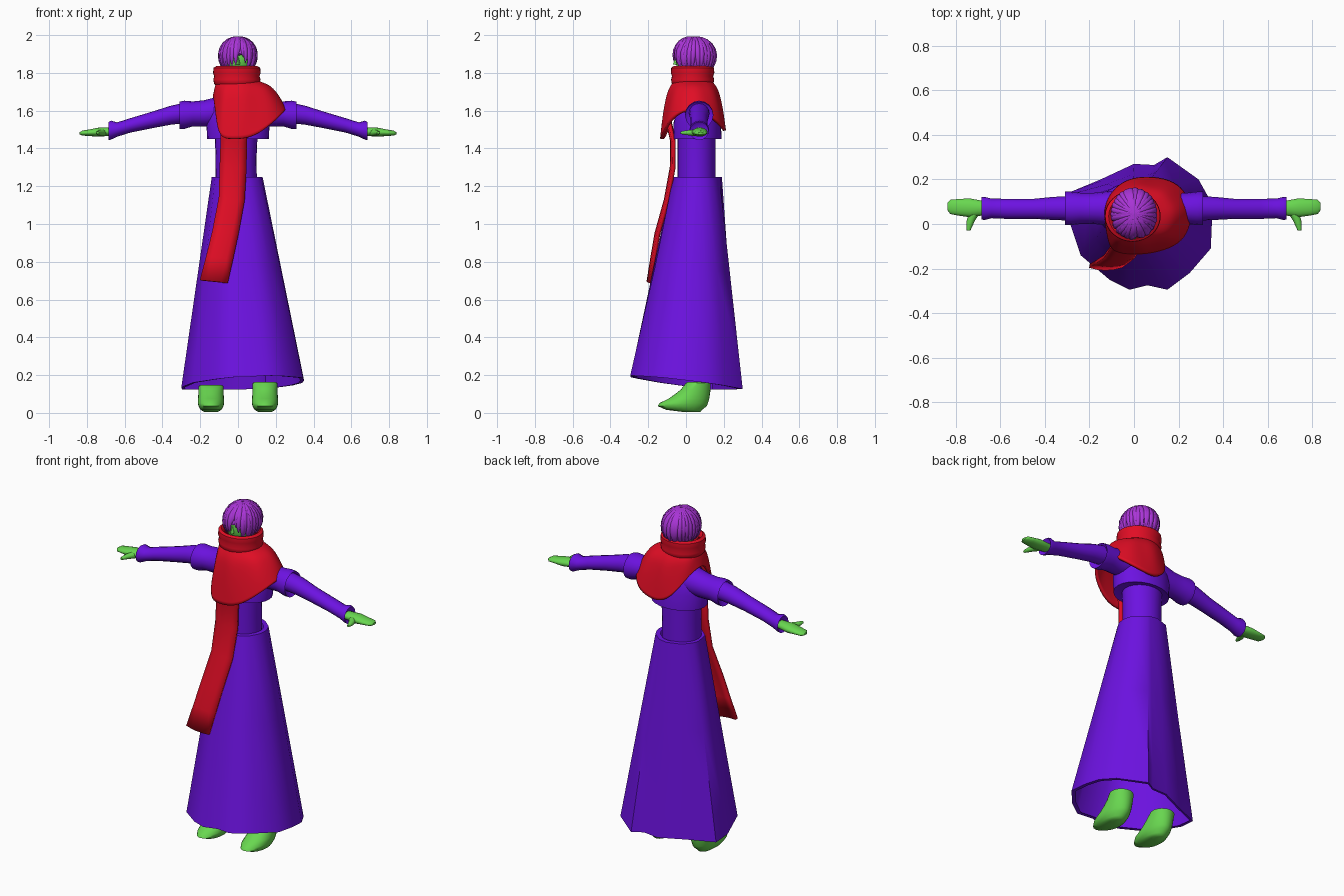
import bpy, math, random
from mathutils import Vector

random.seed(4)
if "Cube" in bpy.data.objects:
    bpy.data.objects.remove(bpy.data.objects["Cube"])


def material(name, rgb):
    m = bpy.data.materials.new(name)
    m.use_nodes = True
    m.diffuse_color = (*rgb, 1)
    m.node_tree.nodes["Principled BSDF"].inputs["Base Color"].default_value = (*rgb, 1)
    return m


VIOLET = material("violet cloth", (0.15, 0.006, 0.75))
RED = material("red wool", (0.75, 0.004, 0.018))
GREEN = material("green skin", (0.14, 0.68, 0.08))
PURPLE = material("purple hair", (0.40, 0.035, 0.68))


def ring(c, a, b, axis="Z", n=20):
    """Ellipse of points around c; a and b are its two half widths."""
    pts = []
    for i in range(n):
        t = 2 * math.pi * i / n
        u, v = a * math.cos(t), b * math.sin(t)
        pts.append(Vector(c) + Vector((u, v, 0) if axis == "Z" else (0, u, v)))
    return pts


def loft(name, rings, mat, closed=True, caps=True, angle=45, thick=0, subdiv=0):
    """Skin a list of point rings, from first to last."""
    n = len(rings[0])
    verts = [p for r in rings for p in r]
    faces = []
    for j in range(len(rings) - 1):
        for i in range(n if closed else n - 1):
            k = (i + 1) % n
            faces.append((j * n + i, j * n + k, (j + 1) * n + k, (j + 1) * n + i))
    if caps and closed:
        faces.append(tuple(reversed(range(n))))
        faces.append(tuple(range(len(verts) - n, len(verts))))
    mesh = bpy.data.meshes.new(name)
    mesh.from_pydata(verts, [], faces)
    mesh.materials.append(mat)
    import bmesh
    bm = bmesh.new()
    bm.from_mesh(mesh)
    bmesh.ops.recalc_face_normals(bm, faces=bm.faces)
    bm.to_mesh(mesh)
    bm.free()
    ob = bpy.data.objects.new(name, mesh)
    bpy.context.collection.objects.link(ob)
    bpy.ops.object.select_all(action="DESELECT")
    ob.select_set(True)
    bpy.context.view_layer.objects.active = ob
    bpy.ops.object.shade_smooth_by_angle(angle=math.radians(angle))
    if subdiv:
        ob.modifiers.new("Smooth", "SUBSURF").levels = subdiv
        ob.modifiers["Smooth"].render_levels = subdiv
    if thick:
        s = ob.modifiers.new("Thickness", "SOLIDIFY")
        s.thickness, s.offset = thick, 0
    return ob


def stack(name, rows, mat, cx=0, n=24, **kw):
    """Rows of (z, y centre, x half width, y half width)."""
    return loft(name, [ring((cx, y, z), a, b, n=n) for z, y, a, b in rows], mat, **kw)


# Skirt: straight loft from a round waistband to an uneven, slanted hem
hem = [(.35, .01), (.34, .11), (.29, .20), (.15, .30), (.09, .265), (0, .27), (-.15, .20),
       (-.295, .14), (-.30, .04), (-.24, -.14), (-.11, -.25), (-.02, -.295), (.06, -.275),
       (.15, -.295), (.25, -.22), (.345, -.11)]


def skirt_ring(t, inset=1):
    pts = []
    for x, y in hem:
        a = math.atan2(y, x)
        top = Vector((-.005 + .135 * math.cos(a), .06 + .13 * math.sin(a), 1.25))
        low = Vector((x, y, .155 - .12 * y + .05 * x))
        p = top.lerp(low, t)
        pts.append(Vector((p.x * inset, .06 * (1 - inset) + p.y * inset, p.z)))
    return pts


loft("skirt", [skirt_ring(0, .8), skirt_ring(0), skirt_ring(.45), skirt_ring(.87),
               skirt_ring(1), skirt_ring(1, .94)], VIOLET, caps=False, angle=50)

# Waist and cropped jacket
stack("waist", [(1.22, .055, .11, .1), (1.35, .055, .108, .1), (1.5, .055, .115, .1)], VIOLET, cx=-.01)
stack("jacket", [(1.46, .06, .13, .1), (1.45, .06, .163, .128), (1.54, .06, .168, .125),
                 (1.62, .06, .155, .105), (1.67, .06, .11, .085), (1.75, .05, .06, .06)], VIOLET)
stack("neck", [(1.7, .045, .05, .05), (1.82, .04, .045, .05)], GREEN)

# Arms, hands and feet on both sides
for s, side in ((1, "left"), (-1, "right")):
    def limb(name, rows, mat, **kw):
        """Rows of (x, y, z, y half width, z half width) along the arm."""
        return loft(side + "_" + name, [ring((s * x, y, z), a, b, "X", 16)
                                        for x, y, z, a, b in rows], mat, **kw)

    limb("shoulder_cap", [(.08, .07, 1.6, .08, .08), (.18, .07, 1.585, .07, .07),
                          (.24, .07, 1.583, .07, .066), (.285, .07, 1.578, .075, .075),
                          (.31, .07, 1.575, .075, .072), (.29, .07, 1.575, .05, .05)], VIOLET)
    limb("sleeve", [(.27, .07, 1.59, .055, .055), (.36, .07, 1.575, .052, .05),
                    (.45, .068, 1.552, .045, .044), (.57, .068, 1.522, .045, .038),
                    (.64, .07, 1.5, .044, .038), (.672, .07, 1.497, .052, .05),
                    (.685, .07, 1.492, .05, .048), (.67, .07, 1.492, .03, .03)], VIOLET)
    limb("hand", [(.66, .07, 1.49, .03, .022), (.70, .072, 1.488, .036, .023),
                  (.74, .073, 1.486, .042, .024), (.79, .075, 1.483, .037, .017),
                  (.825, .077, 1.481, .032, .013), (.838, .078, 1.48, .016, .006)], GREEN)
    thumb = [(.715, .05, .024), (.732, .018, .019), (.74, -.012, .013), (.743, -.03, .008)]
    loft(side + "_thumb", [[Vector((s * (x + r * math.cos(a)), y, 1.483 + r * .8 * math.sin(a)))
                            for a in (i * math.pi / 5 for i in range(10))]
                           for x, y, r in thumb], GREEN)
    lift = .008 * s
    stack(side + "_foot", [(.005, .03, .035, .045), (.016, -.01, .055, .095),
                           (.036, -.02, .066, .13), (.052, -.012, .07, .128),
                           (.075, .015, .069, .108), (.1, .035, .067, .092),
                           (.125, .052, .066, .078), (.15 + lift, .065, .066, .066),
                           (.155 + lift, .065, .055, .055)], GREEN, cx=.143 * s, angle=60)

# Head with a small nose
stack("head", [(1.87 + .11 * math.cos(t), .035, .082 * math.sin(t), .09 * math.sin(t))
               for t in (.05 + i * (math.pi - .1) / 12 for i in range(13))], GREEN)
stack("nose", [(1.845, -.055, .012, .014), (1.885, -.048, .004, .006)], GREEN, n=8)


# Hair: a cap that is short over the face, covered by tapered locks
def hair_point(az, t, r=1.0):
    front = max(0, -math.sin(az))
    end = math.radians(120 - 42 * front ** 3)
    p = end * t
    return Vector((.095 * r * math.sin(p) * math.cos(az),
                   .045 + .108 * r * math.sin(p) * math.sin(az), 1.882 + .108 * r * math.cos(p)))


loft("hair_cap", [[hair_point(2 * math.pi * i / 32, t) for i in range(32)]
                  for t in (.02, .15, .3, .45, .6, .75, .9, 1)], PURPLE)
for k in range(34):
    az = 2 * math.pi * k / 34 + random.uniform(-.06, .06)
    reach = random.uniform(.97, 1.08) + max(0, -math.sin(az)) * random.uniform(.05, .42)
    bend = random.uniform(-.12, .12)
    rows = []
    for j in range(9):
        t = j / 8
        c = hair_point(az + bend * t * t, .03 + t * reach, 1.0 + .03 * math.sin(math.pi * t))
        out = (c - Vector((0, .045, 1.882))).normalized()
        across = Vector((-math.sin(az), math.cos(az), 0))
        w = .0155 * min(1, .25 + 1.6 * t) * (1 - t ** 4) + .0015
        rows.append([c + across * w * math.cos(q) + out * w * .65 * math.sin(q)
                     for q in (i * math.pi / 4 for i in range(8))])
    loft("hair_lock", rows, PURPLE)

# Scarf collar: two stacked rolls around the neck
stack("scarf_collar", [(1.815, .035, .085, .075), (1.832, .035, .108, .1), (1.825, .035, .12, .11),
                       (1.8, .035, .122, .111), (1.782, .035, .116, .105), (1.765, .035, .121, .11),
                       (1.745, .035, .117, .107), (1.728, .035, .1, .092)],
      RED, cx=-.006, n=32, caps=False, thick=.008)

# Scarf drape: spreads from the collar to an uneven edge, long over the left shoulder
edge = [(.25, .06, 1.61), (.245, -.02, 1.60), (.20, -.085, 1.55), (.11, -.12, 1.475),
        (.03, -.13, 1.45), (-.04, -.13, 1.45), (-.095, -.115, 1.455), (-.11, -.075, 1.56),
        (-.12, -.01, 1.66), (-.13, .06, 1.69), (-.105, .13, 1.65), (-.05, .185, 1.54),
        (.02, .205, 1.49), (.1, .205, 1.495), (.18, .185, 1.52), (.235, .13, 1.57)]


def drape_ring(t):
    pts = []
    for i, (x, y, z) in enumerate(edge):
        a = math.atan2(y - .04, x)
        fold = .006 * (-1) ** i * math.sin(math.pi * t)
        top = Vector((.108 * math.cos(a), .037 + .1 * math.sin(a), 1.75))
        s = t ** .6
        pts.append(Vector((top.x + (x - top.x) * s + fold * math.cos(a),
                           top.y + (y - top.y) * s + fold * math.sin(a),
                           top.z + (z - top.z) * t ** 1.25)))
    return pts


loft("scarf_drape", [drape_ring(t) for t in (0, .2, .4, .6, .8, 1)], RED,
     caps=False, thick=.016, subdiv=2, angle=180)

# Hanging scarf tail: (z, left edge x, right edge x, y)
tail = [(1.55, -.09, .05, -.1), (1.44, -.09, .046, -.075), (1.3, -.095, .043, -.077),
        (1.13, -.1, .033, -.108), (.95, -.135, 0, -.158), (.82, -.167, -.028, -.18),
        (.695, -.2, -.056, -.2)]
loft("scarf_tail", [[Vector((a + (b - a) * u, y + .012 * (2 * u - 1) ** 2, z + .015 * (.5 - u)))
                     for u in (0, .25, .5, .75, 1)] for z, a, b, y in tail],
     RED, closed=False, thick=.018)
